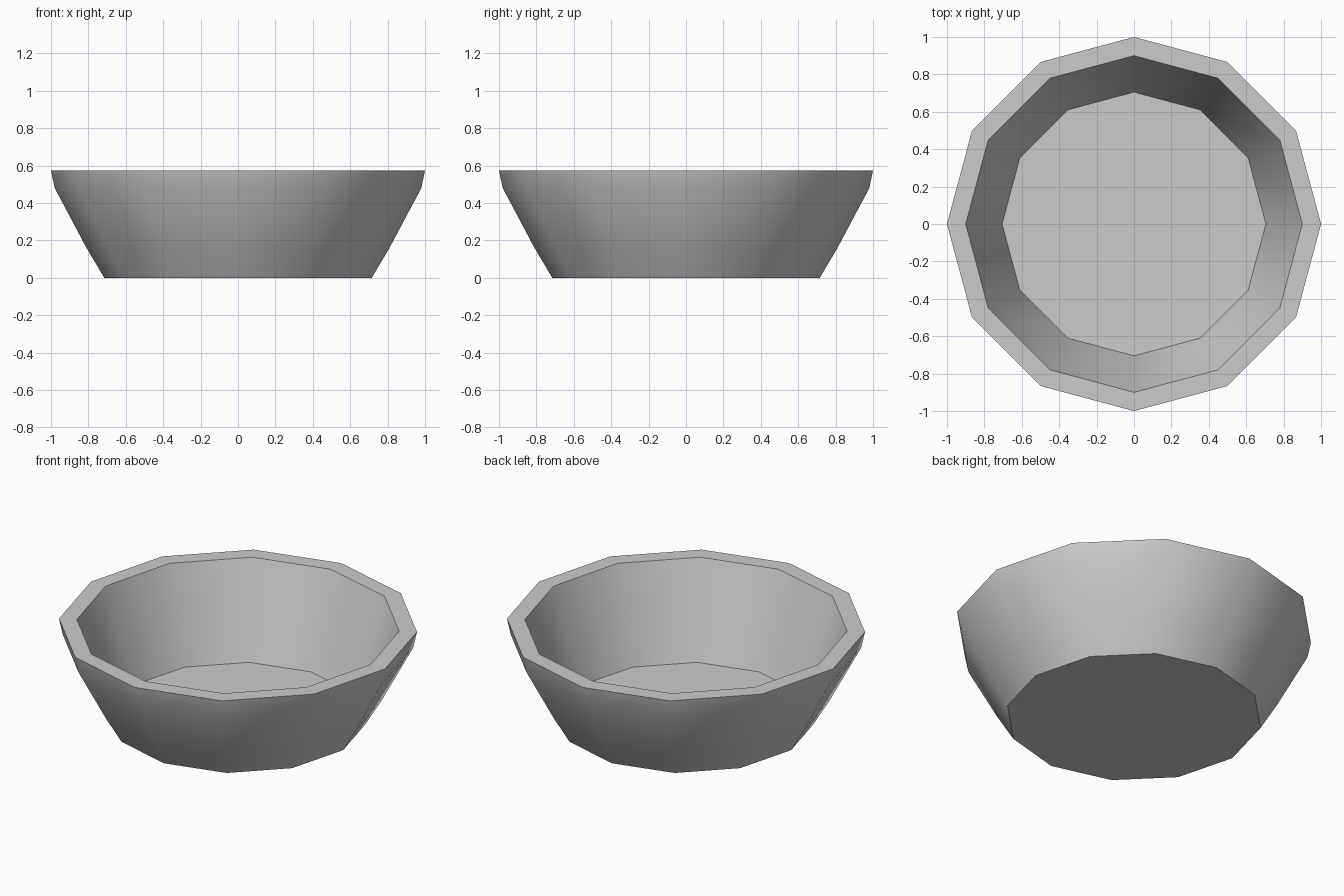
import bpy, bmesh
from math import cos, sin, pi, radians

if "Cube" in bpy.data.objects:
    bpy.data.objects.remove(bpy.data.objects["Cube"])

SIDES = 12
# Profile (radius, height): outer foot, up the outside, over the rim, down to the inner floor
PROFILE = [(0.715, 0), (0.81, 0.16), (0.98, 0.48), (1.0, 0.575),
           (0.90, 0.575), (0.705, 0.02)]

bm = bmesh.new()
rings = [[bm.verts.new((r * cos(2 * pi * i / SIDES), r * sin(2 * pi * i / SIDES), z))
          for i in range(SIDES)] for r, z in PROFILE]

# Walls and rim
for low, high in zip(rings, rings[1:]):
    for i in range(SIDES):
        j = (i + 1) % SIDES
        bm.faces.new((low[i], low[j], high[j], high[i]))

# Underside and inner floor
bm.faces.new(rings[0][::-1])
bm.faces.new(rings[-1])
bmesh.ops.recalc_face_normals(bm, faces=bm.faces)

mesh = bpy.data.meshes.new("bowl")
bm.to_mesh(mesh)
bm.free()
bowl = bpy.data.objects.new("bowl", mesh)
bpy.context.collection.objects.link(bowl)

# Smooth walls, crisp rim and floor edges
bpy.context.view_layer.objects.active = bowl
bowl.select_set(True)
bpy.ops.object.shade_smooth_by_angle(angle=radians(35))
